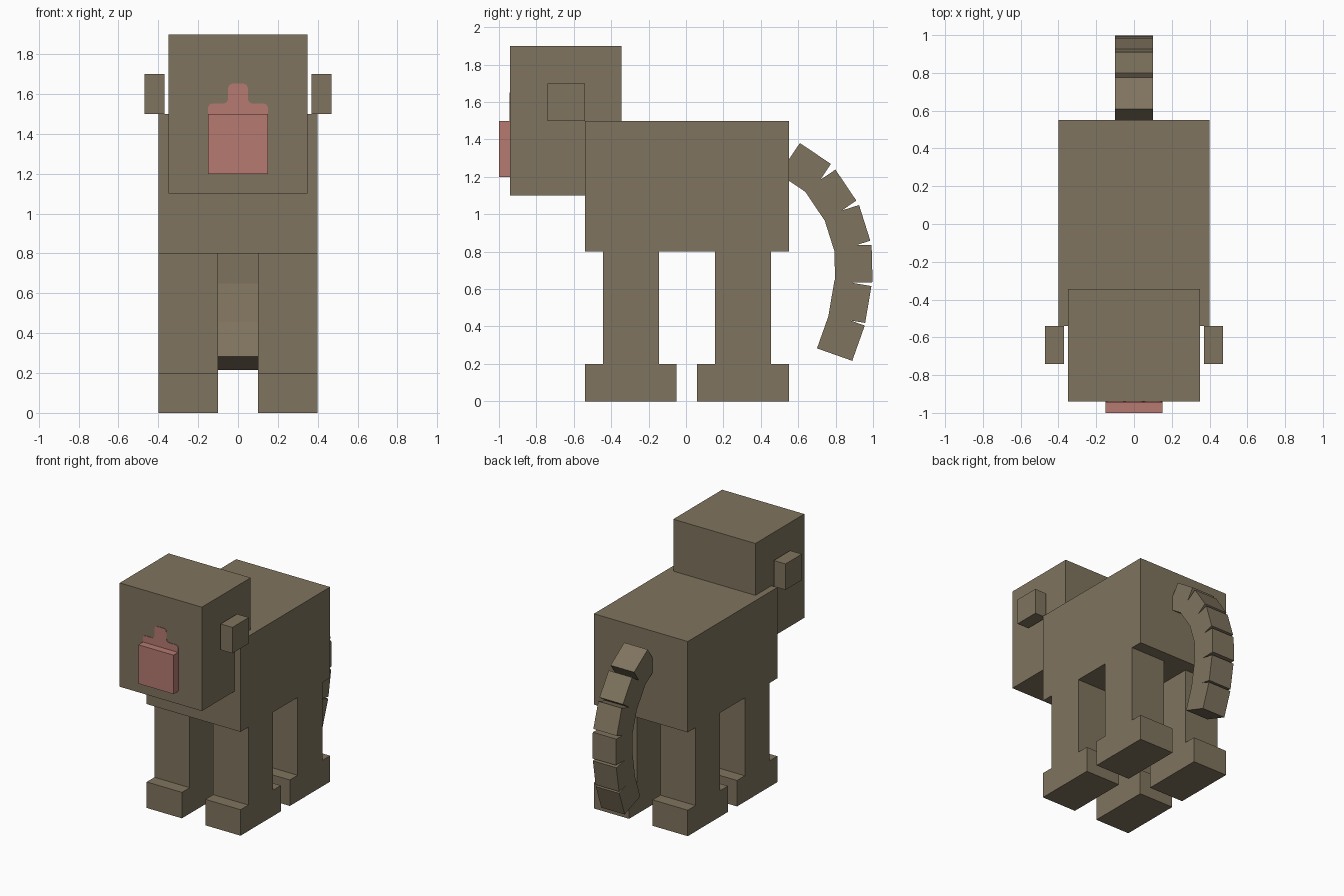
import bpy
import bmesh
from math import radians
from mathutils import Matrix

if "Cube" in bpy.data.objects:
    bpy.data.objects.remove(bpy.data.objects["Cube"], do_unlink=True)


def make_material(name, rgb):
    mat = bpy.data.materials.new(name)
    mat.use_nodes = True
    mat.diffuse_color = (*rgb, 1)
    mat.node_tree.nodes["Principled BSDF"].inputs["Base Color"].default_value = (*rgb, 1)
    return mat


fur = make_material("brown fur", (0.214, 0.174, 0.113))
pink = make_material("pink skin", (0.462, 0.192, 0.167))


def finish(name, bm, mat):
    bmesh.ops.recalc_face_normals(bm, faces=bm.faces)
    mesh = bpy.data.meshes.new(name)
    bm.to_mesh(mesh)
    bm.free()
    mesh.materials.append(mat)
    obj = bpy.data.objects.new(name, mesh)
    bpy.context.collection.objects.link(obj)
    return obj


def box(name, x, y, z, mat=fur):
    """Box spanning the given (low, high) ranges."""
    bm = bmesh.new()
    size = [hi - lo for lo, hi in (x, y, z)]
    centre = [(hi + lo) / 2 for lo, hi in (x, y, z)]
    bmesh.ops.create_cube(bm, size=1, matrix=Matrix.Translation(centre) @ Matrix.Diagonal((*size, 1)))
    return finish(name, bm, mat)


# Body, head and muzzle
box("body", (-0.4, 0.4), (-0.54, 0.55), (0.8, 1.5))
box("head", (-0.35, 0.35), (-0.94, -0.345), (1.1, 1.9))
box("muzzle", (-0.15, 0.15), (-1.0, -0.94), (1.2, 1.5), pink)

# Ears, legs and feet on both sides
for side, s in (("left", 1), ("right", -1)):
    box(side + "_ear", sorted((s * 0.37, s * 0.47)), (-0.74, -0.54), (1.5, 1.7))
    across = sorted((s * 0.1, s * 0.4))
    for end, y in (("front", -0.295), ("back", 0.305)):
        box(f"{end}_{side}_leg", across, (y - 0.15, y + 0.15), (0.2, 0.8))
        box(f"{end}_{side}_foot", across, (y - 0.245, y + 0.245), (0, 0.2))

# Painted nose patch: half outline, mirrored, as a thin plate on the face
half = [(0.15, 1.5), (0.15, 1.535), (0.143, 1.547), (0.13, 1.553), (0.07, 1.553),
        (0.056, 1.56), (0.05, 1.575), (0.05, 1.63), (0.044, 1.645), (0.03, 1.652)]
outline = half + [(-x, z) for x, z in reversed(half)]
bm = bmesh.new()
patch = bm.faces.new([bm.verts.new((x, -0.944, z)) for x, z in outline])
extruded = bmesh.ops.extrude_face_region(bm, geom=[patch])["geom"]
bmesh.ops.translate(bm, verts=[g for g in extruded if isinstance(g, bmesh.types.BMVert)], vec=(0, 0.005, 0))
finish("nose_patch", bm, pink)

# Tail: a chain of cubes curling down behind, as (y, z, downward pitch)
chain = [(0.636, 1.242, 34), (0.772, 1.1, 56), (0.86, 0.924, 72.5),
         (0.895, 0.734, 88.5), (0.876, 0.534, 99.5), (0.828, 0.344, 109.5)]
for i, (y, z, pitch) in enumerate(chain, 1):
    link = box(f"tail_link_{i}", (-0.1, 0.1), (-0.1, 0.1), (-0.1, 0.1))
    link.location = (0, y, z)
    link.rotation_euler.x = -radians(pitch)
